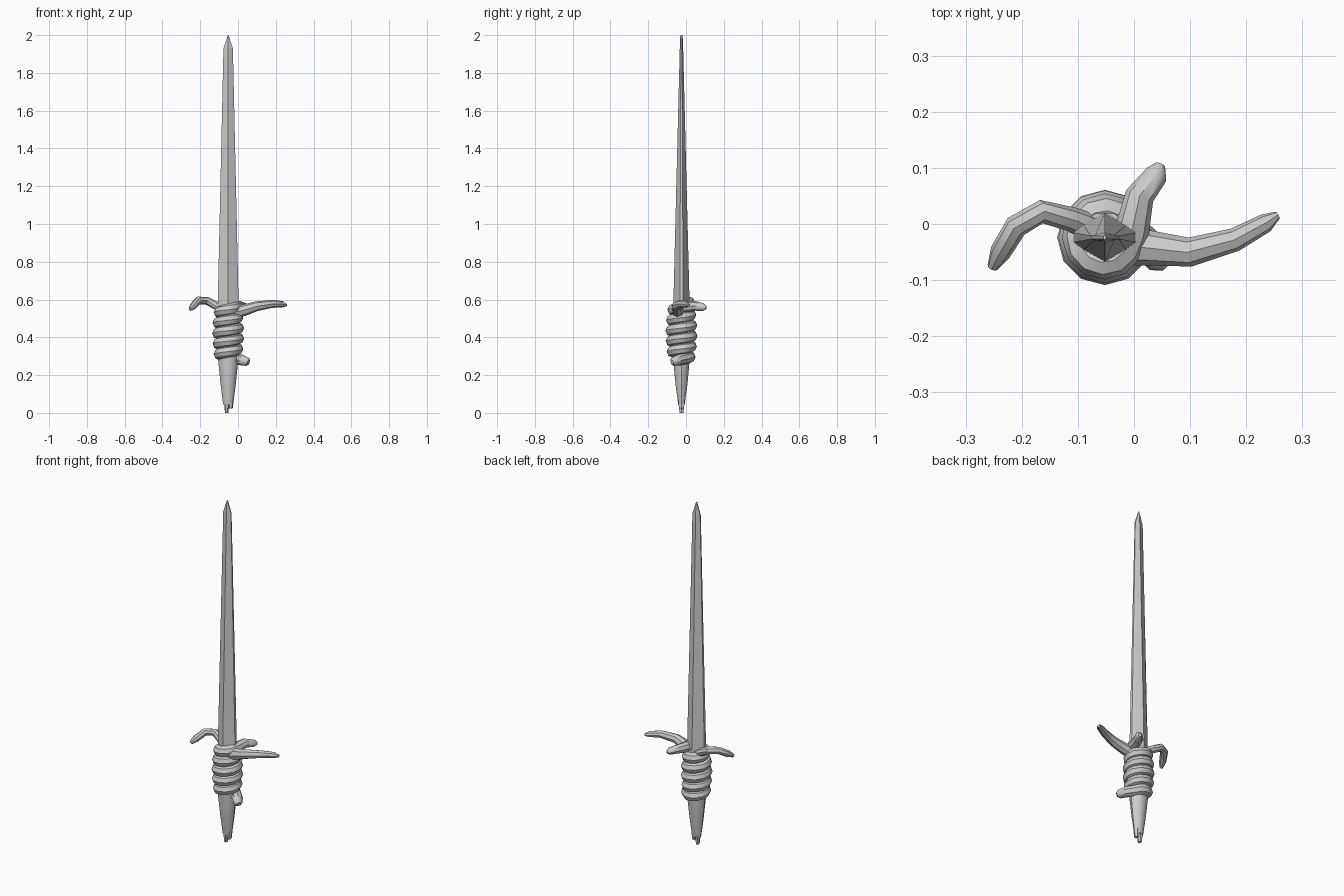
import bpy, bmesh, math
from mathutils import Vector

if "Cube" in bpy.data.objects:
    bpy.data.objects.remove(bpy.data.objects["Cube"])

CX, CY = -0.052, -0.024


def loft(name, rings, smooth=None):
    """Skin a list of equal-length rings and cap both ends."""
    bm = bmesh.new()
    vs = [[bm.verts.new(p) for p in r] for r in rings]
    n = len(vs[0])
    for a, b in zip(vs, vs[1:]):
        for i in range(n):
            j = (i + 1) % n
            bm.faces.new((a[i], a[j], b[j], b[i]))
    bm.faces.new(vs[0][::-1])
    bm.faces.new(vs[-1])
    bmesh.ops.recalc_face_normals(bm, faces=bm.faces)
    me = bpy.data.meshes.new(name)
    bm.to_mesh(me)
    bm.free()
    ob = bpy.data.objects.new(name, me)
    bpy.context.collection.objects.link(ob)
    if smooth:
        bpy.ops.object.select_all(action='DESELECT')
        ob.select_set(True)
        bpy.context.view_layer.objects.active = ob
        bpy.ops.object.shade_smooth_by_angle(angle=math.radians(smooth))
    return ob


def ellipse(x, y, z, rx, ry, n=10):
    return [(x + rx * math.cos(k * math.tau / n), y + ry * math.sin(k * math.tau / n), z)
            for k in range(n)]


def tube(name, path, radii, sides=8):
    """Sweep a round section along a mostly horizontal path."""
    pts = [Vector(p) for p in path]
    rings = []
    for i, p in enumerate(pts):
        t = (pts[min(i + 1, len(pts) - 1)] - pts[max(i - 1, 0)]).normalized()
        u = t.cross(Vector((0, 0, 1))).normalized()
        v = u.cross(t)
        rings.append([p + radii[i] * (math.cos(a) * u + math.sin(a) * v)
                      for a in (k * math.tau / sides for k in range(sides))])
    return loft(name, rings, 40)


# blade: ridged, bevelled cross-section narrowing to a chisel point
def blade_ring(z, w, t, e):
    pts = [(w, -e), (w, e), (w * .68, t * .5), (0, t), (-w * .68, t * .5),
           (-w, e), (-w, -e), (-w * .68, -t * .5), (0, -t), (w * .68, -t * .5)]
    return [(CX + x, CY + y, z) for x, y in pts]


loft("blade", [blade_ring(0.50, .057, .045, .009), blade_ring(1.93, .025, .009, .003),
               blade_ring(2.0, .002, .006, .003)])

# grip core: tapered wood-like handle
loft("grip", [ellipse(CX, CY, z, rx, ry) for z, rx, ry in
              ((0.045, .027, .018), (0.15, .040, .033), (0.28, .053, .046), (0.56, .052, .045))], 40)

# split end of the grip
for name, x, z in (("long_prong", -.060, 0), ("short_prong", -.038, .022)):
    loft(name, [ellipse(x, CY, z, .009, .012, 6), ellipse(x, CY, 0.03, .012, .016, 6),
                ellipse(x, CY, 0.07, .014, .020, 6)])

# root coil: loose lower end, five turns, then a loose upper end
path = [(0.056, -0.074, 0.268), (0.046, -0.066, 0.272), (0.022, -0.036, 0.28)]
rad = [.012, .024, .029]
STEPS = 60
for i in range(1, STEPS + 1):
    t = i / STEPS
    a = t * 5 * math.tau
    r = .042 + .012 * math.sin(math.pi * t)
    path.append((CX + r * math.cos(a), CY + r * math.sin(a), .283 + .277 * t))
    rad.append(.031)
path[-1] = (-0.004, -0.015, 0.56)
path += [(0.010, 0.050, 0.567), (0.040, 0.088, 0.560), (0.047, 0.106, 0.555)]
rad += [.026, .021, .009]
tube("coiled_root", path, rad)

# side branches forming the crossguard
tube("right_branch",
     [(-.03, -.040, .530), (.03, -.043, .543), (.10, -.050, .565), (.18, -.028, .577),
      (.235, .002, .575), (.256, .016, .570)],
     [.034, .031, .026, .021, .017, .007])
tube("left_branch",
     [(-.07, -.010, .535), (-.11, .008, .565), (-.165, .022, .594), (-.21, -.004, .595),
      (-.238, -.050, .565), (-.252, -.077, .548)],
     [.026, .022, .021, .021, .019, .010])
